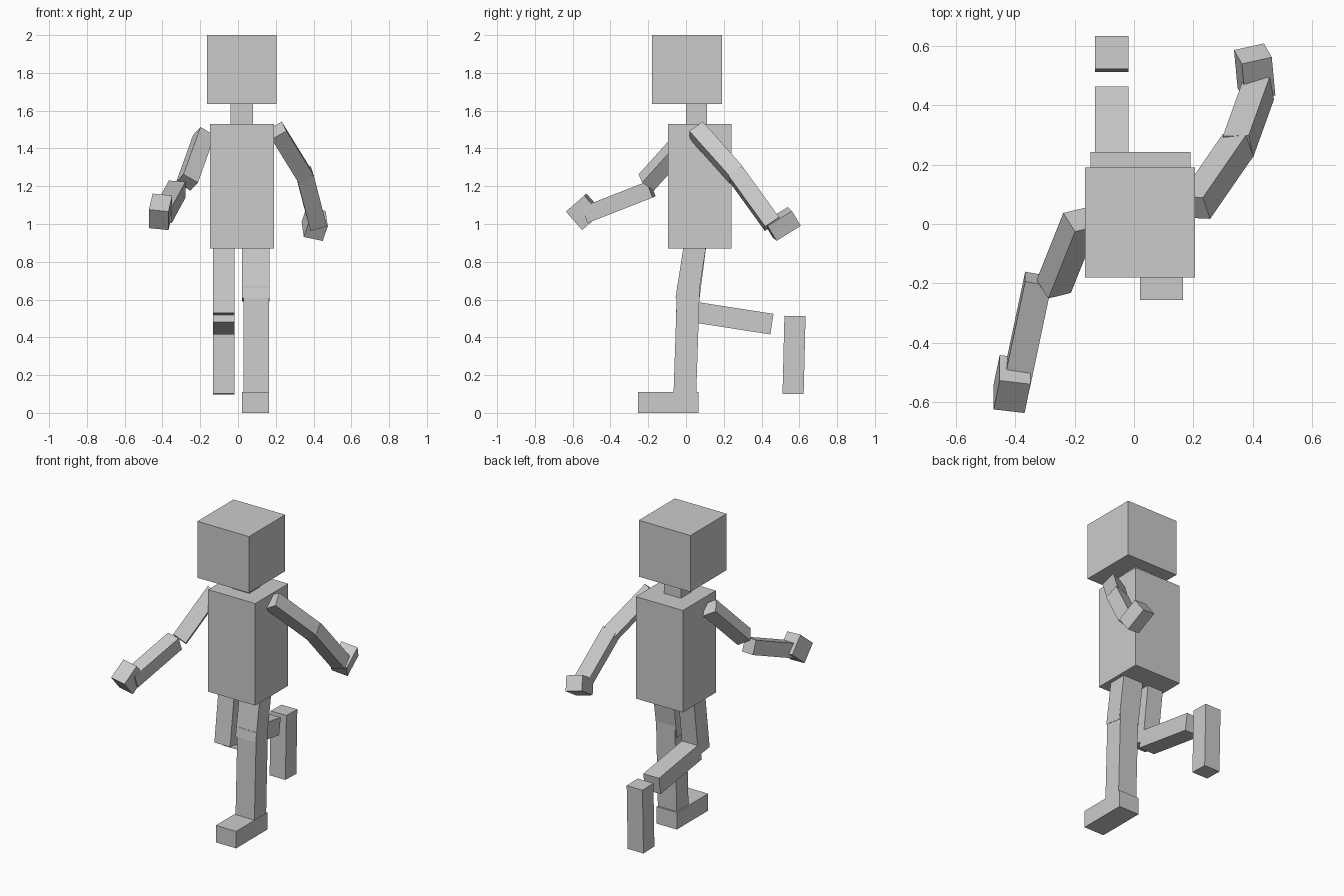
import bpy
from mathutils import Vector, Matrix

cube = bpy.data.objects.get("Cube")
if cube:
    bpy.data.objects.remove(cube, do_unlink=True)

# Single plain material
grey = bpy.data.materials.new("light_grey")
grey.use_nodes = True
colour = (0.6, 0.6, 0.6, 1)
grey.diffuse_color = colour
grey.node_tree.nodes["Principled BSDF"].inputs["Base Color"].default_value = colour


def add_box(name, matrix, size):
    """Flat-faced box of the given size, placed by a matrix."""
    bpy.ops.mesh.primitive_cube_add(size=1)
    ob = bpy.context.object
    ob.name = name
    ob.data.transform(matrix @ Matrix.Diagonal((*size, 1)))
    ob.data.materials.append(grey)
    return ob


def block(name, x, y, z):
    """Upright box from its ranges on each axis."""
    centre = Vector([(r[0] + r[1]) / 2 for r in (x, y, z)])
    add_box(name, Matrix.Translation(centre), [r[1] - r[0] for r in (x, y, z)])


def limb(name, start, end, width, depth, side=(1, 0, 0)):
    """Box running from start to end, with its width along side."""
    a, b = Vector(start), Vector(end)
    az = (b - a).normalized()
    ay = az.cross(Vector(side)).normalized()
    ax = ay.cross(az)
    rot = Matrix((ax, ay, az)).transposed().to_4x4()
    add_box(name, Matrix.Translation((a + b) / 2) @ rot,
            (width, depth, (b - a).length))


# Head, neck and torso
block("head", (-0.165, 0.205), (-0.18, 0.19), (1.635, 2.0))
block("neck", (-0.04, 0.08), (0.0, 0.11), (1.5, 1.66))
block("torso", (-0.147, 0.19), (-0.095, 0.242), (0.87, 1.53))

# Right arm, swung forward
limb("right_upper_arm", (-0.18, 0.015, 1.47), (-0.27, -0.21, 1.22),
     0.09, 0.085, (0.85, 0.2, -0.5))
limb("right_forearm", (-0.322, -0.185, 1.185), (-0.395, -0.53, 1.05), 0.09, 0.09)
limb("right_hand", (-0.4, -0.49, 1.107), (-0.42, -0.587, 1.022), 0.105, 0.13)

# Left arm, swung back
limb("left_upper_arm", (0.205, 0.055, 1.495), (0.35, 0.265, 1.26),
     0.09, 0.09, (0.9, -0.1, 0.6))
limb("left_forearm", (0.35, 0.26, 1.27), (0.42, 0.455, 1.0),
     0.09, 0.09, (0.9, 0.05, 0.2))
limb("left_hand", (0.412, 0.445, 0.96), (0.4, 0.573, 1.04),
     0.105, 0.095, (1, 0.15, -0.25))

# Left leg, planted
limb("left_thigh", (0.093, 0.048, 0.89), (0.093, 0.003, 0.6), 0.145, 0.118)
limb("left_shin", (0.096, 0.013, 0.67), (0.096, -0.009, 0.01), 0.135, 0.12)
block("left_foot", (0.02, 0.165), (-0.255, 0.065), (0, 0.11))

# Right leg, kicked back, with the foot hanging apart
limb("right_thigh", (-0.075, 0.05, 0.89), (-0.075, 0.003, 0.522), 0.113, 0.115)
limb("right_shin", (-0.075, 0.035, 0.535), (-0.075, 0.455, 0.47), 0.113, 0.11)
limb("right_foot", (-0.075, 0.577, 0.513), (-0.075, 0.567, 0.1), 0.113, 0.112)
